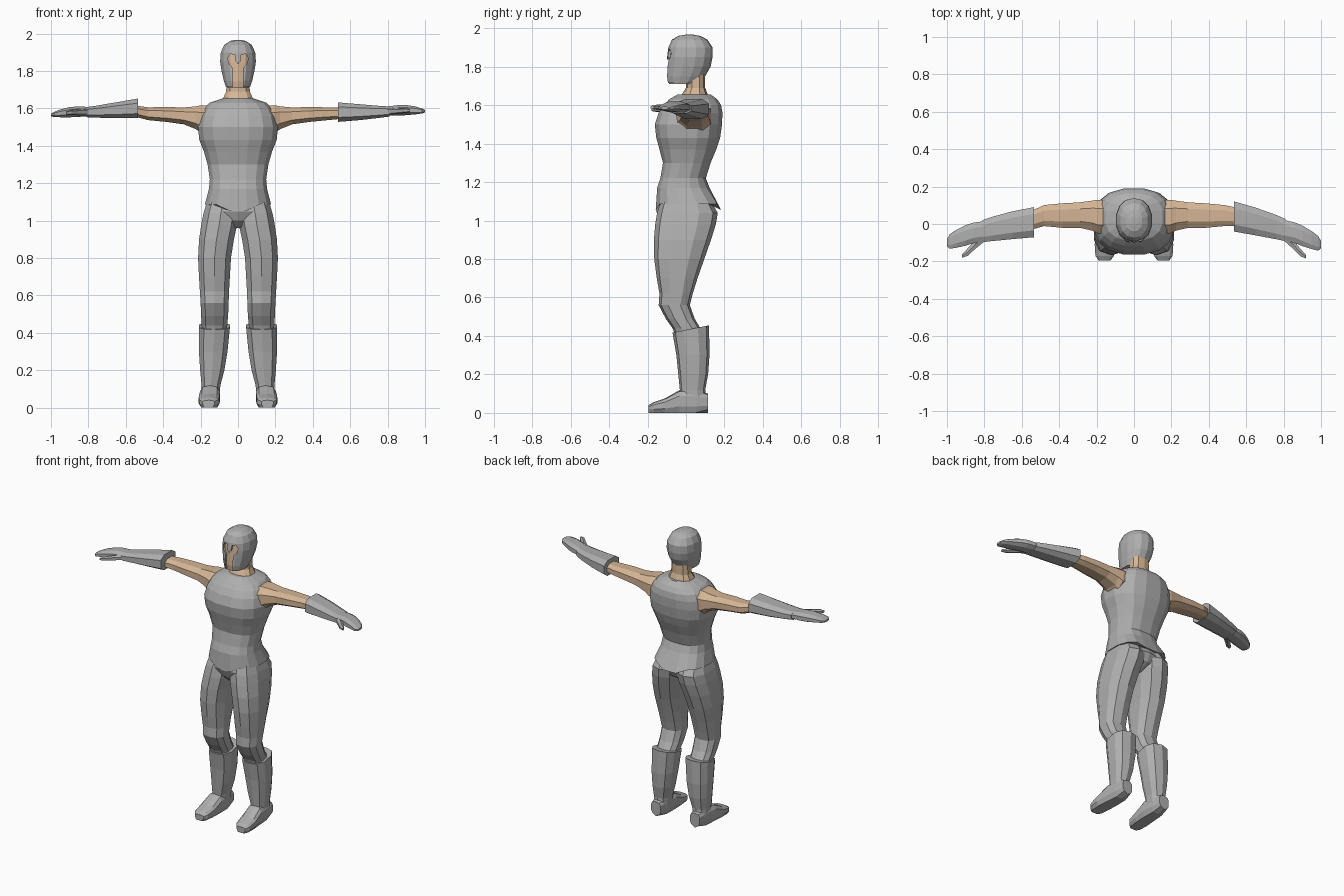
import bpy, bmesh, math


def material(name, rgb):
    m = bpy.data.materials.new(name)
    m.diffuse_color = (*rgb, 1)
    return m


GREY = material("grey", (0.43, 0.43, 0.43))
SKIN = material("skin", (0.66, 0.46, 0.30))


def finish(name, bm, mat):
    bmesh.ops.recalc_face_normals(bm, faces=bm.faces)
    me = bpy.data.meshes.new(name)
    bm.to_mesh(me)
    bm.free()
    me.materials.append(mat)
    ob = bpy.data.objects.new(name, me)
    bpy.context.collection.objects.link(ob)
    return ob


def loft(name, axis, rings, mat, n=10, power=0.8, side=1, adjust=None):
    """Skin rounded sections (position, a_min, a_max, b_min, b_max) along an axis."""
    bm = bmesh.new()
    loops = []
    for pos, a0, a1, b0, b1 in rings:
        loop = []
        for i in range(n):
            t = math.tau * (i + 0.5) / n
            c, s = math.cos(t), math.sin(t)
            a = (a0 + a1) / 2 + (a1 - a0) / 2 * math.copysign(abs(c) ** power, c)
            b = (b0 + b1) / 2 + (b1 - b0) / 2 * math.copysign(abs(s) ** power, s)
            co = {"x": (pos, a, b), "y": (a, pos, b), "z": (a, b, pos)}[axis]
            if adjust:
                co = adjust(*co)
            loop.append(bm.verts.new((co[0] * side, co[1], co[2])))
        loops.append(loop)
    for p, q in zip(loops, loops[1:]):
        for i in range(n):
            j = (i + 1) % n
            bm.faces.new((p[i], p[j], q[j], q[i]))
    bm.faces.new(loops[0])
    bm.faces.new(loops[-1])
    return finish(name, bm, mat)


# Tunic, with a hem that dips at the front and back
def hem(x, y, z):
    return (x, y, z - 0.03 * (abs(x) < 0.1)) if z < 1.1 else (x, y, z)


loft("tunic", "z", [
    (1.085, -.18, .18, -.16, .185), (1.17, -.158, .158, -.152, .125),
    (1.22, -.153, .153, -.135, .105), (1.30, -.165, .165, -.122, .13),
    (1.37, -.185, .185, -.14, .16), (1.43, -.21, .21, -.157, .18),
    (1.50, -.217, .217, -.165, .19), (1.56, -.205, .205, -.145, .192),
    (1.60, -.185, .185, -.118, .185), (1.63, -.155, .155, -.09, .165),
    (1.655, -.08, .08, -.045, .13)], GREY, n=16, adjust=hem)

# Hips between the legs
loft("hips", "z", [
    (.96, -.04, .04, -.09, .06), (1.0, -.10, .10, -.135, .13),
    (1.05, -.165, .165, -.155, .155), (1.12, -.155, .155, -.14, .12)], GREY, n=14)

# Neck
loft("neck", "z", [
    (1.60, -.11, .11, -.04, .13), (1.65, -.085, .085, -.025, .115),
    (1.69, -.066, .066, 0, .10), (1.78, -.062, .062, 0, .10)], SKIN, n=10)

# Helmet, and the face set just inside it
head = [(1.715, .066, -.10, .07), (1.75, .078, -.105, .10), (1.80, .09, -.102, .128),
        (1.85, .098, -.098, .138), (1.90, .094, -.092, .138), (1.94, .075, -.073, .112),
        (1.96, .045, -.04, .075), (1.966, .018, -.005, .04)]
helmet = loft("helmet", "z", [(z, -w, w, f, b) for z, w, f, b in head], GREY, n=14, power=.9)
loft("face", "z", [(z - .005, -w * .88, w * .88, f + .013, b - .02)
                   for z, w, f, b in head[:6]], SKIN, n=14, power=.9)

# Face opening with a nose guard, cut through the helmet front
half = [(.012, 1.85), (.017, 1.885), (.04, 1.892), (.055, 1.87),
        (.05, 1.845), (.028, 1.815), (.025, 1.69)]
outline = [(0, 1.837)] + half + [(-x, z) for x, z in reversed(half)]
bm = bmesh.new()
face = bm.faces.new([bm.verts.new((x, -.2, z)) for x, z in outline])
out = bmesh.ops.extrude_face_region(bm, geom=[face])
bmesh.ops.translate(bm, vec=(0, .14, 0),
                    verts=[v for v in out["geom"] if isinstance(v, bmesh.types.BMVert)])
cutter = finish("face_cutter", bm, GREY)
cutter.hide_render = True
cutter.hide_viewport = True
cut = helmet.modifiers.new("opening", "BOOLEAN")
cut.operation = "DIFFERENCE"
cut.object = cutter

for side, label in ((1, "left"), (-1, "right")):
    # The two forearms are held slightly differently
    def pose(x, y, z, side=side):
        if side < 0 and x > 0.48:
            return x, y - .03 + .09 * (x - .54), z + .02 - .087 * (x - .54)
        return x, y, z

    # Bare upper arm
    loft(label + "_arm", "x", [
        (.13, -.06, .13, 1.47, 1.62), (.195, -.055, .135, 1.46, 1.622),
        (.225, -.04, .13, 1.485, 1.615), (.29, -.025, .12, 1.512, 1.608),
        (.38, -.025, .115, 1.525, 1.61), (.48, -.015, .105, 1.535, 1.608),
        (.58, -.015, .085, 1.545, 1.605)], SKIN, n=8, side=side, adjust=pose)

    # Flared gauntlet
    loft(label + "_gauntlet", "x", [
        (.535, -.045, .125, 1.525, 1.635), (.65, -.065, .092, 1.535, 1.625),
        (.76, -.085, .052, 1.548, 1.615), (.81, -.095, .03, 1.555, 1.612)],
        GREY, n=8, power=.7, side=side, adjust=pose)

    # Mitten hand and thumb
    loft(label + "_hand", "x", [
        (.78, -.085, .03, 1.56, 1.61), (.86, -.105, .012, 1.56, 1.62),
        (.90, -.122, -.005, 1.562, 1.62), (.95, -.137, -.035, 1.567, 1.612),
        (.985, -.145, -.062, 1.572, 1.60), (1.0, -.132, -.09, 1.578, 1.592)],
        GREY, n=8, side=side, adjust=pose)
    loft(label + "_thumb", "x", [
        (.80, -.09, -.05, 1.565, 1.60), (.85, -.135, -.08, 1.57, 1.602),
        (.89, -.175, -.13, 1.575, 1.602), (.92, -.186, -.165, 1.58, 1.597)],
        GREY, n=6, side=side, adjust=pose)

    # Leg with a bent knee
    loft(label + "_leg", "z", [
        (.36, .075, .185, -.04, .09), (.44, .055, .197, -.07, .075),
        (.49, .05, .20, -.105, .045), (.56, .047, .203, -.142, .02),
        (.62, .045, .207, -.138, .035), (.70, .04, .212, -.152, .06),
        (.80, .034, .217, -.165, .095), (.90, .018, .212, -.167, .13),
        (.98, .0, .20, -.16, .155), (1.04, -.005, .188, -.15, .165),
        (1.10, -.01, .17, -.13, .13)], GREY, n=10, side=side)

    # Tall boot with a cuff rising at the back
    def cuff(x, y, z):
        return (x, y, z + .2 * (y - .02)) if z > .4 else (x, y, z)

    loft(label + "_boot", "z", [
        (.04, .10, .195, -.03, .105), (.12, .092, .197, -.032, .10),
        (.20, .07, .205, -.04, .115), (.30, .053, .212, -.05, .122),
        (.435, .04, .212, -.07, .12)], GREY, n=10, side=side, adjust=cuff)

    # Foot
    loft(label + "_foot", "y", [
        (-.195, .125, .19, .012, .04), (-.17, .105, .208, .005, .055),
        (-.11, .097, .212, .003, .075), (-.035, .095, .205, .003, .118),
        (.05, .098, .197, .003, .12), (.115, .11, .185, .012, .10)],
        GREY, n=10, power=.65, side=side)

# Settle the soles exactly on the ground
for ob in bpy.data.objects:
    if ob.name.endswith("_foot"):
        for v in ob.data.vertices:
            if v.co.z < .015:
                v.co.z = 0
